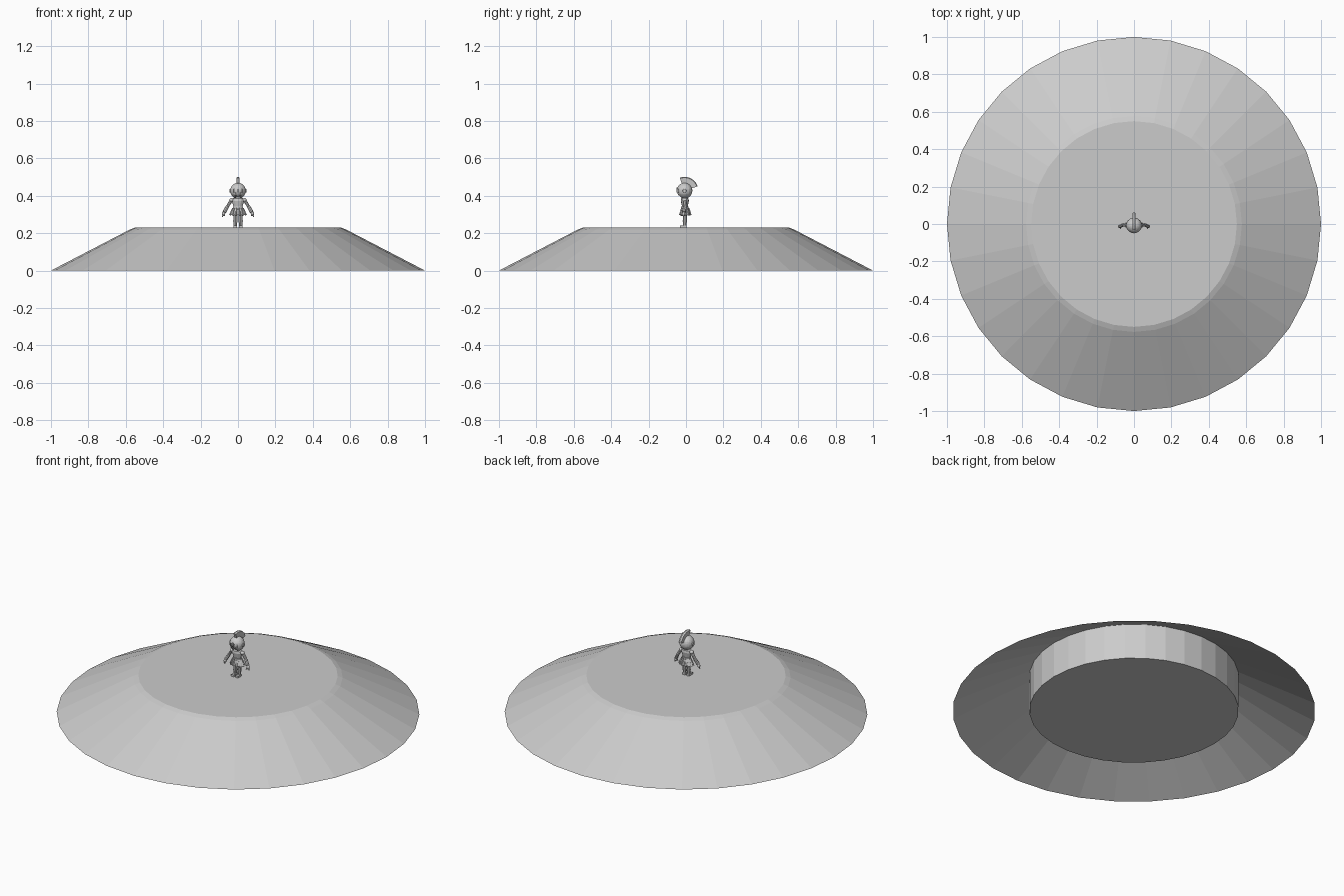
import bpy, bmesh, math
from mathutils import Vector

if "Cube" in bpy.data.objects:
    bpy.data.objects.remove(bpy.data.objects["Cube"])

grey = bpy.data.materials.new("light grey")
grey.diffuse_color = (0.6, 0.6, 0.6, 1)
grey.use_nodes = True
grey.node_tree.nodes["Principled BSDF"].inputs["Base Color"].default_value = grey.diffuse_color


def finish(name, bm, smooth=False):
    me = bpy.data.meshes.new(name)
    bm.to_mesh(me)
    bm.free()
    me.materials.append(grey)
    for p in me.polygons:
        p.use_smooth = smooth
    ob = bpy.data.objects.new(name, me)
    bpy.context.collection.objects.link(ob)
    return ob


def lathe(name, profile, n=32, loc=(0, 0), sy=1.0, cap_top=True, cap_bottom=True):
    """Stack of rings (radius, z), optionally squashed in y and capped."""
    bm = bmesh.new()
    rings = [[bm.verts.new((loc[0] + r * math.cos(2 * math.pi * i / n),
                            loc[1] + r * sy * math.sin(2 * math.pi * i / n), z))
              for i in range(n)] for r, z in profile]
    for a, b in zip(rings, rings[1:]):
        for i in range(n):
            j = (i + 1) % n
            bm.faces.new((a[i], a[j], b[j], b[i]))
    if cap_top:
        bm.faces.new(rings[-1])
    if cap_bottom:
        bm.faces.new(rings[0][::-1])
    return finish(name, bm)


def limb(name, a, b, r1, r2, n=8):
    a, b = Vector(a), Vector(b)
    bm = bmesh.new()
    bmesh.ops.create_cone(bm, cap_ends=True, segments=n, radius1=r1, radius2=r2,
                          depth=(b - a).length)
    bmesh.ops.rotate(bm, verts=bm.verts,
                     matrix=Vector((0, 0, 1)).rotation_difference(b - a).to_matrix())
    bmesh.ops.translate(bm, verts=bm.verts, vec=(a + b) / 2)
    return finish(name, bm)


def ball(name, c, r, n=14):
    bm = bmesh.new()
    bmesh.ops.create_uvsphere(bm, u_segments=n, v_segments=max(6, n // 2 + 2), radius=1)
    bmesh.ops.scale(bm, verts=bm.verts, vec=r)
    bmesh.ops.translate(bm, verts=bm.verts, vec=c)
    return finish(name, bm, True)


def box(name, c, s):
    bm = bmesh.new()
    bmesh.ops.create_cube(bm, size=1)
    bmesh.ops.scale(bm, verts=bm.verts, vec=s)
    bmesh.ops.translate(bm, verts=bm.verts, vec=c)
    return finish(name, bm)


# plinth: drum with bevelled rim, and a thin open sloping skirt around it
lathe("drum", [(0.577, 0.005), (0.577, 0.22), (0.55, 0.23)])
lathe("sloping_skirt", [(1.0, 0.0), (0.577, 0.22)], cap_top=False, cap_bottom=False)

# torso, belt and flared kilt
lathe("torso", [(0.022, 0.325), (0.024, 0.345), (0.033, 0.372), (0.03, 0.385), (0.014, 0.393)],
      12, (0, -0.006), 0.65)
lathe("belt", [(0.027, 0.333), (0.027, 0.342)], 12, (0, -0.006), 0.75)
lathe("kilt", [(0.044, 0.298), (0.037, 0.318), (0.026, 0.336)], 12, (0, -0.004), 0.65)
for i in range(12):
    t = 2 * math.pi * (i + 0.5) / 12
    c, s = math.cos(t), math.sin(t)
    limb("kilt_strip", (0.044 * c, -0.004 + 0.029 * s, 0.296),
         (0.027 * c, -0.004 + 0.019 * s, 0.334), 0.006, 0.004, 4)

# arms and legs, mirrored
for m in (-1, 1):
    limb("leg", (m * 0.014, -0.006, 0.236), (m * 0.014, -0.006, 0.305), 0.009, 0.012)
    limb("boot_cuff", (m * 0.014, -0.006, 0.258), (m * 0.014, -0.006, 0.267), 0.011, 0.012)
    box("foot", (m * 0.014, -0.015, 0.236), (0.018, 0.036, 0.012))
    ball("shoulder", (m * 0.034, -0.006, 0.377), (0.013, 0.013, 0.011), 10)
    limb("upper_arm", (m * 0.035, -0.006, 0.377), (m * 0.058, -0.004, 0.34), 0.009, 0.008)
    limb("bracer", (m * 0.056, -0.004, 0.343), (m * 0.074, -0.012, 0.312), 0.009, 0.010)
    ball("hand", (m * 0.077, -0.013, 0.303), (0.009, 0.009, 0.012), 8)
    limb("finger", (m * 0.079, -0.012, 0.3), (m * 0.084, -0.014, 0.286), 0.004, 0.003, 5)
    limb("thumb", (m * 0.075, -0.017, 0.303), (m * 0.071, -0.024, 0.292), 0.004, 0.003, 5)

# head, helmet shell with a face opening, and trim
H = Vector((0, -0.008, 0.427))
ball("head", H, (0.035, 0.035, 0.036))
bm = bmesh.new()
bmesh.ops.create_uvsphere(bm, u_segments=20, v_segments=14, radius=0.042)
gone = []
for f in bm.faces:
    c = f.calc_center_median()
    front_hole = c.y < 0 and ((abs(c.x) < 0.027 and -0.012 < c.z < 0.013)
                              or (abs(c.x) < 0.014 and c.z < 0))
    if front_hole or c.z < -0.036:
        gone.append(f)
bmesh.ops.delete(bm, geom=gone, context='FACES')
bmesh.ops.solidify(bm, geom=bm.faces[:], thickness=0.003)
bmesh.ops.translate(bm, verts=bm.verts, vec=H)
finish("helmet", bm)
box("nose_guard", H + Vector((0, -0.039, 0.004)), (0.006, 0.006, 0.026))
for m in (-1, 1):
    limb("ear_disc", H + Vector((m * 0.038, 0, 0)), H + Vector((m * 0.046, 0, 0)),
         0.011, 0.009, 10)

# fan-shaped crest over the top and back of the helmet
bm = bmesh.new()
steps = 9
rows = []
for i in range(steps + 1):
    t = math.radians(110 - 92 * i / steps)
    c, s = math.cos(t), math.sin(t)
    rows.append([bm.verts.new((x, H.y + r * c, H.z + r * s))
                 for x, r in ((-0.006, 0.04), (-0.009, 0.07), (0, 0.074), (0.009, 0.07), (0.006, 0.04))])
for a, b in zip(rows, rows[1:]):
    for k in range(5):
        j = (k + 1) % 5
        bm.faces.new((a[k], a[j], b[j], b[k]))
bm.faces.new(rows[0])
bm.faces.new(rows[-1][::-1])
bmesh.ops.recalc_face_normals(bm, faces=bm.faces)
finish("crest", bm)
